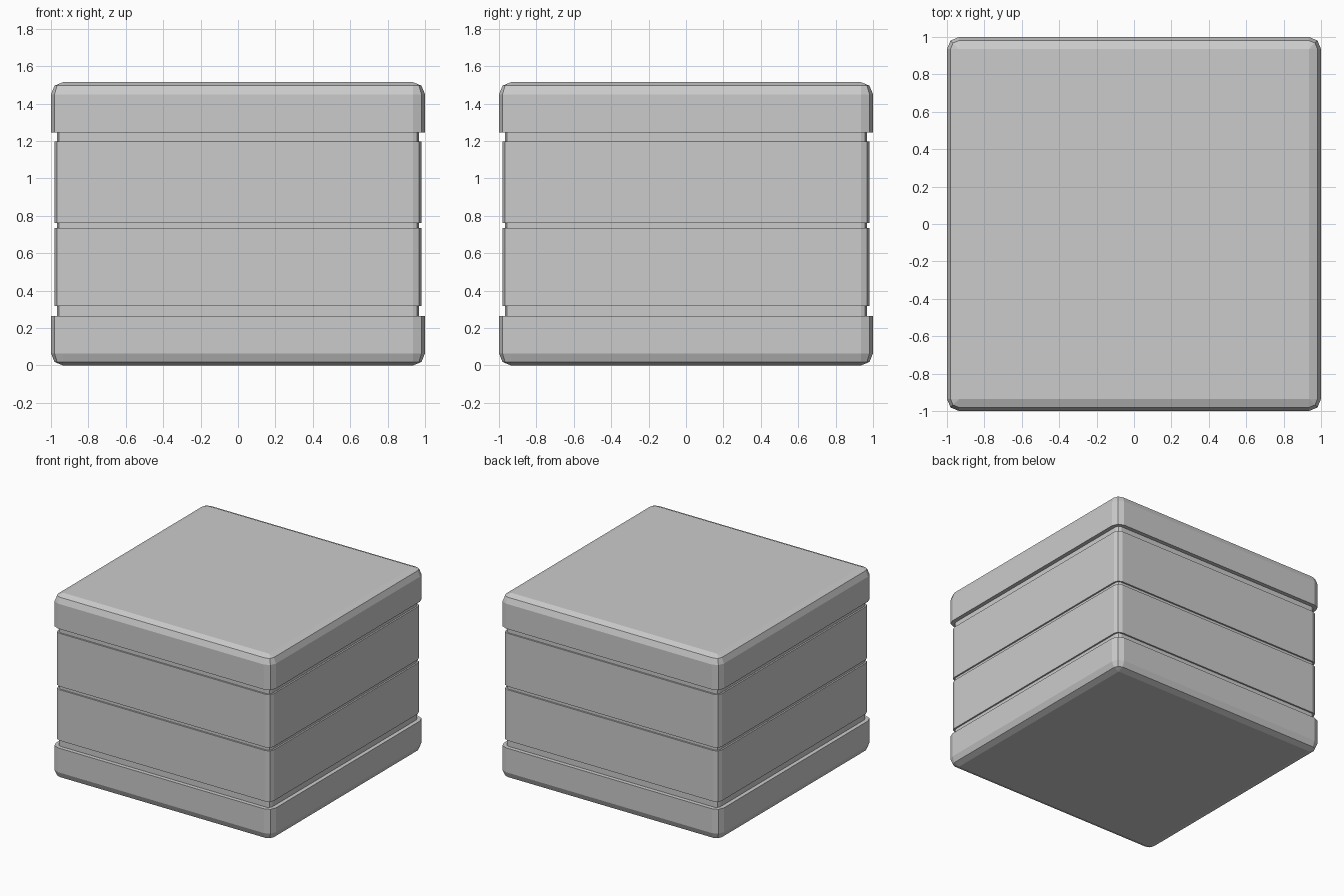
import bpy, bmesh, math

if "Cube" in bpy.data.objects:
    bpy.data.objects.remove(bpy.data.objects["Cube"])

CORE = 0.935   # half width of the flat face region
R = 0.065      # bevel radius of the outer bands
K = math.sqrt(0.5)


def ring_points(r, z):
    """Square outline with two-segment rounded corners."""
    pts = []
    for q in range(4):
        base = math.radians(90 * q)
        sx = 1 if q in (0, 3) else -1
        sy = 1 if q in (0, 1) else -1
        for s in range(3):
            a = base + math.radians(45 * s)
            pts.append((sx * CORE + r * math.cos(a), sy * CORE + r * math.sin(a), z))
    return pts


def loft(name, profile):
    """Stack outlines given as (corner radius, height) and cap both ends."""
    bm = bmesh.new()
    rings = [[bm.verts.new(p) for p in ring_points(r, z)] for r, z in profile]
    n = len(rings[0])
    for a, b in zip(rings, rings[1:]):
        for i in range(n):
            j = (i + 1) % n
            bm.faces.new((a[i], a[j], b[j], b[i]))
    bm.faces.new(rings[0][::-1])
    bm.faces.new(rings[-1])
    bmesh.ops.remove_doubles(bm, verts=bm.verts, dist=1e-5)
    bmesh.ops.recalc_face_normals(bm, faces=bm.faces)
    mesh = bpy.data.meshes.new(name)
    bm.to_mesh(mesh)
    bm.free()
    obj = bpy.data.objects.new(name, mesh)
    bpy.context.collection.objects.link(obj)
    return obj


BODY, GROOVE, H = 0.045, 0.032, 1.515
loft("banded_box", [
    # base band with bevelled bottom edge
    (0, 0), (R * K, R * (1 - K)), (R, R), (R, 0.265),
    # recess and lower wall panel
    (GROOVE, 0.265), (GROOVE, 0.317), (BODY, 0.317), (BODY, 0.735),
    # thin middle seam
    (GROOVE, 0.735), (GROOVE, 0.762), (BODY, 0.762),
    # upper wall panel and recess
    (BODY, 1.198), (GROOVE, 1.198), (GROOVE, 1.245),
    # lid band with bevelled top edge
    (R, 1.245), (R, H - R), (R * K, H - R * (1 - K)), (0, H),
])
